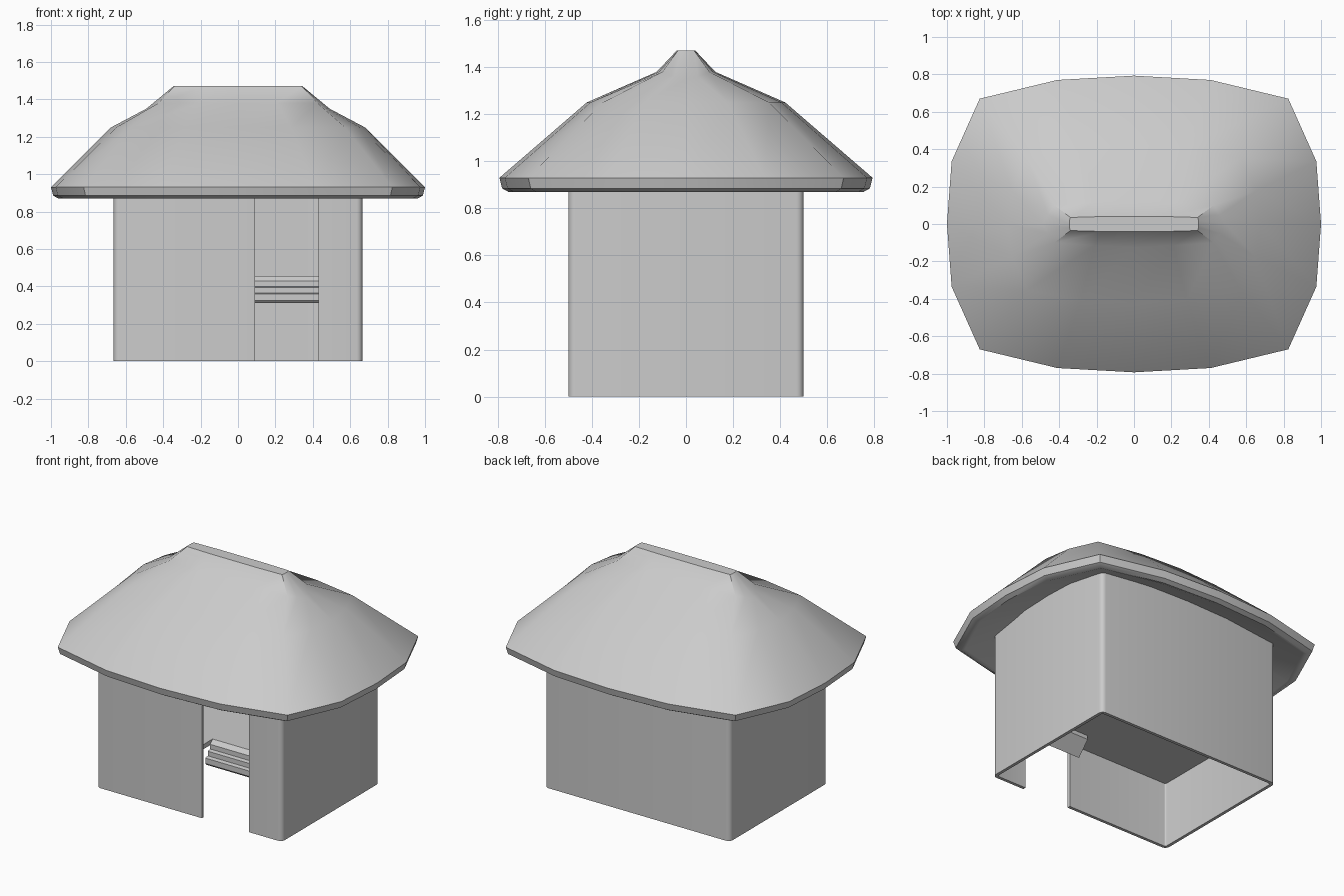
import bpy, bmesh, math

if "Cube" in bpy.data.objects:
    bpy.data.objects.remove(bpy.data.objects["Cube"])

stone = bpy.data.materials.new("light_grey")
stone.diffuse_color = (0.6, 0.6, 0.6, 1)
stone.use_nodes = True
stone.node_tree.nodes["Principled BSDF"].inputs["Base Color"].default_value = stone.diffuse_color


def make_object(name, bm, smooth=None):
    bmesh.ops.recalc_face_normals(bm, faces=bm.faces)
    mesh = bpy.data.meshes.new(name)
    bm.to_mesh(mesh)
    bm.free()
    mesh.materials.append(stone)
    ob = bpy.data.objects.new(name, mesh)
    bpy.context.collection.objects.link(ob)
    if smooth:
        bpy.ops.object.select_all(action='DESELECT')
        ob.select_set(True)
        bpy.context.view_layer.objects.active = ob
        bpy.ops.object.shade_smooth_by_angle(angle=math.radians(smooth))
    return ob


def full_ring(quarter):
    """Mirror a quarter outline of five points into a closed ring of sixteen."""
    q2 = [(-x, y, z) for x, y, z in quarter[-2::-1]]
    half = quarter + q2
    return half + [(x, -y, z) for x, y, z in half[-2:0:-1]]


def loft(rings):
    bm = bmesh.new()
    loops = [[bm.verts.new(p) for p in r] for r in rings]
    n = len(loops[0])
    for a, b in zip(loops, loops[1:]):
        for i in range(n):
            j = (i + 1) % n
            bm.faces.new((a[i], a[j], b[j], b[i]))
    bm.faces.new(loops[0])
    bm.faces.new(loops[-1])
    return bm


def prism(outline, offset):
    bm = bmesh.new()
    face = bm.faces.new([bm.verts.new(p) for p in outline])
    ext = bmesh.ops.extrude_face_region(bm, geom=[face], use_keep_orig=True)
    verts = [g for g in ext["geom"] if isinstance(g, bmesh.types.BMVert)]
    bmesh.ops.translate(bm, verts=verts, vec=offset)
    return bm


# Roof: hollow underside, rounded eave, curved slopes and a raised ridge
eave = [(1.0, 0), (0.975, 0.335), (0.825, 0.67), (0.41, 0.77), (0, 0.793)]
ridge = [(0.49, 0, 1.35), (0.46, 0.05, 1.36), (0.425, 0.10, 1.38),
         (0.21, 0.115, 1.38), (0, 0.125, 1.38)]
crest = [(0.345, 0, 1.47), (0.345, 0.02, 1.47), (0.34, 0.035, 1.47),
         (0.17, 0.04, 1.47), (0, 0.04, 1.47)]


def eave_ring(inset, z):
    return full_ring([(x * (1 - inset), y * (1 - inset * 1.2), z) for x, y in eave])


shoulder = [(r[0] + 0.37 * (e[0] - r[0]), r[1] + 0.445 * (e[1] - r[1]), 1.25)
            for e, r in zip(eave, ridge)]
roof = loft([eave_ring(0.5, 1.08), eave_ring(0.06, 0.875), eave_ring(0.04, 0.87),
             eave_ring(0.012, 0.885), eave_ring(0.0, 0.93),
             full_ring(shoulder), full_ring(ridge), full_ring(crest)])
make_object("roof", roof, 40)

# Walls: one path from jamb to jamb with rounded corners, thickened inward
W, D, R, T = 0.665, 0.5, 0.03, 0.02
DOOR_L, DOOR_R, TOP = 0.09, 0.43, 1.03


def wall_path(inset):
    pts = [(DOOR_R, -D + inset)]
    for k, (sx, sy) in enumerate([(1, -1), (1, 1), (-1, 1), (-1, -1)]):
        for s in range(5):
            a = math.radians(-90 + 90 * k + 22.5 * s)
            r = R - inset
            pts.append((sx * (W - R) + r * math.cos(a), sy * (D - R) + r * math.sin(a)))
    return pts + [(DOOR_L, -D + inset)]


outline = wall_path(0) + wall_path(T)[::-1]
make_object("walls", prism([(x, y, 0) for x, y in outline], (0, 0, TOP)), 40)

# Raised floor with a notch at the doorway
fx, fy, ny = W - T, D - T, -0.36
floor = [(-fx, -fy), (DOOR_L - 0.02, -fy), (DOOR_L - 0.02, ny), (DOOR_R + 0.02, ny),
         (DOOR_R + 0.02, -fy), (fx, -fy), (fx, fy), (-fx, fy)]
make_object("floor", prism([(x, y, 0.425) for x, y in floor], (0, 0, 0.03)))

# Stepped threshold inside the doorway
steps = [(-0.42, 0.31), (-0.435, 0.325), (-0.435, 0.36), (-0.41, 0.365), (-0.41, 0.395),
         (-0.385, 0.40), (-0.385, 0.43), (-0.36, 0.455), (-0.34, 0.455), (-0.34, 0.40)]
make_object("threshold", prism([(DOOR_L - 0.02, y, z) for y, z in steps],
                               (DOOR_R - DOOR_L + 0.04, 0, 0)))
